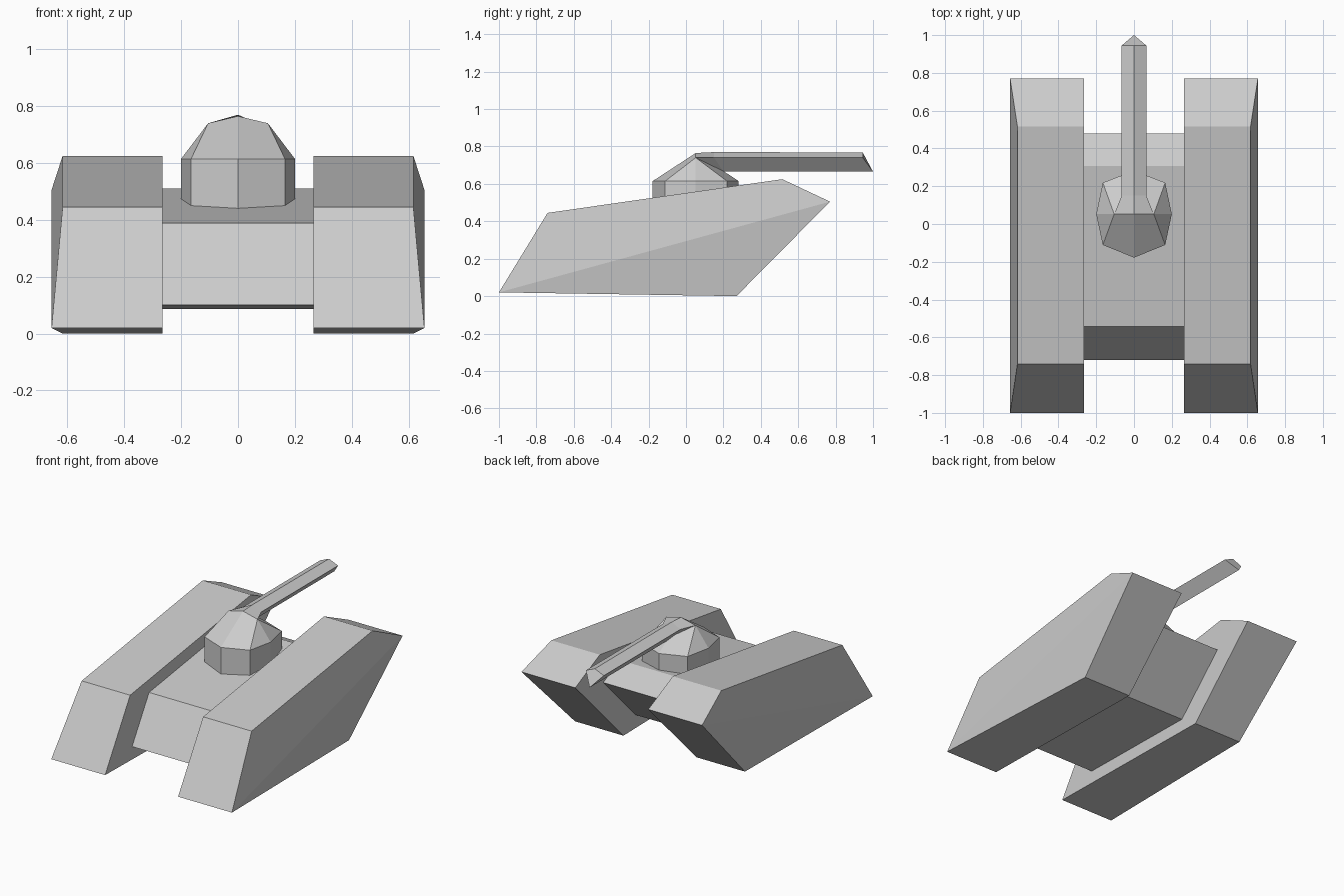
import bpy, bmesh, math

if "Cube" in bpy.data.objects:
    bpy.data.objects.remove(bpy.data.objects["Cube"])


def make(name, verts, faces, mirror=False):
    mesh = bpy.data.meshes.new(name)
    bm = bmesh.new()
    vs = [bm.verts.new(v) for v in verts]
    for f in faces:
        bm.faces.new([vs[i] for i in f])
    bmesh.ops.recalc_face_normals(bm, faces=bm.faces)
    bm.to_mesh(mesh)
    bm.free()
    obj = bpy.data.objects.new(name, mesh)
    bpy.context.collection.objects.link(obj)
    if mirror:
        mod = obj.modifiers.new("Mirror", 'MIRROR')
        mod.use_mirror_merge = False
    return obj


def bridge(a, b, n):
    """Quads joining two rings of n vertices starting at indices a and b."""
    return [(a + i, a + (i + 1) % n, b + (i + 1) % n, b + i) for i in range(n)]


# Track pods: side profile (y, z), outer side creased along its long diagonal
profile = [(-1, 0.02), (-0.74, 0.445), (0.515, 0.625), (0.77, 0.505), (0.27, 0)]
outer_x = [0.656, 0.617, 0.617, 0.656, 0.617]
inner = [(0.265, y, z) for y, z in profile]
outer = [(x, y, z) for x, (y, z) in zip(outer_x, profile)]
make("track_pods", inner + outer,
     bridge(0, 5, 5) + [(0, 1, 2, 3, 4), (5, 6, 7, 8), (5, 8, 9)], mirror=True)

# Hull: smaller copy of the same profile between the pods
s = 0.678
hull = [(-0.72 + (y + 1) * s, 0.1 + (z - 0.02) * s) for y, z in profile]
make("hull", [(x, y, z) for x in (-0.265, 0.265) for y, z in hull],
     bridge(0, 5, 5) + [(0, 1, 2, 3, 4), (5, 6, 7, 8, 9)])

# Turret: eight-sided wall sunk to the sloped deck, faceted cap above
cy = 0.052
ring = [(0, -0.23), (0.165, -0.163), (0.2, 0), (0.165, 0.167),
        (0, 0.23), (-0.165, 0.167), (-0.2, 0), (-0.165, -0.163)]
low = [(x, cy + y, 0.46 + 0.147 * (cy + y)) for x, y in ring]
high = [(x, cy + y, 0.615) for x, y in ring]
crown = [(0, cy, 0.765), (0.105, cy, 0.74), (-0.105, cy, 0.74)]
cap = []
for side, order in ((17, (8, 9, 10, 11, 12)), (18, (8, 15, 14, 13, 12))):
    f, a, b, c, r = order
    cap += [(f, a, side, 16), (a, b, side), (b, c, side), (c, r, 16, side)]
make("turret", low + high + crown,
     bridge(0, 8, 8) + [tuple(range(8))] + cap)

# Gun barrel: diamond section, flared at the turret, raked muzzle
sections = [(cy, cy + 0.1, 0.105, 0.765), (0.15, 0.2, 0.065, 0.77),
            (0.945, 1.0, 0.065, 0.768)]
verts = []
for y, y_low, w, top in sections:
    verts += [(0, y, top), (w, y, 0.74), (0, y_low, 0.665), (-w, y, 0.74)]
make("gun_barrel", verts,
     bridge(0, 4, 4) + bridge(4, 8, 4) + [(0, 1, 2, 3), (8, 9, 10, 11)])
